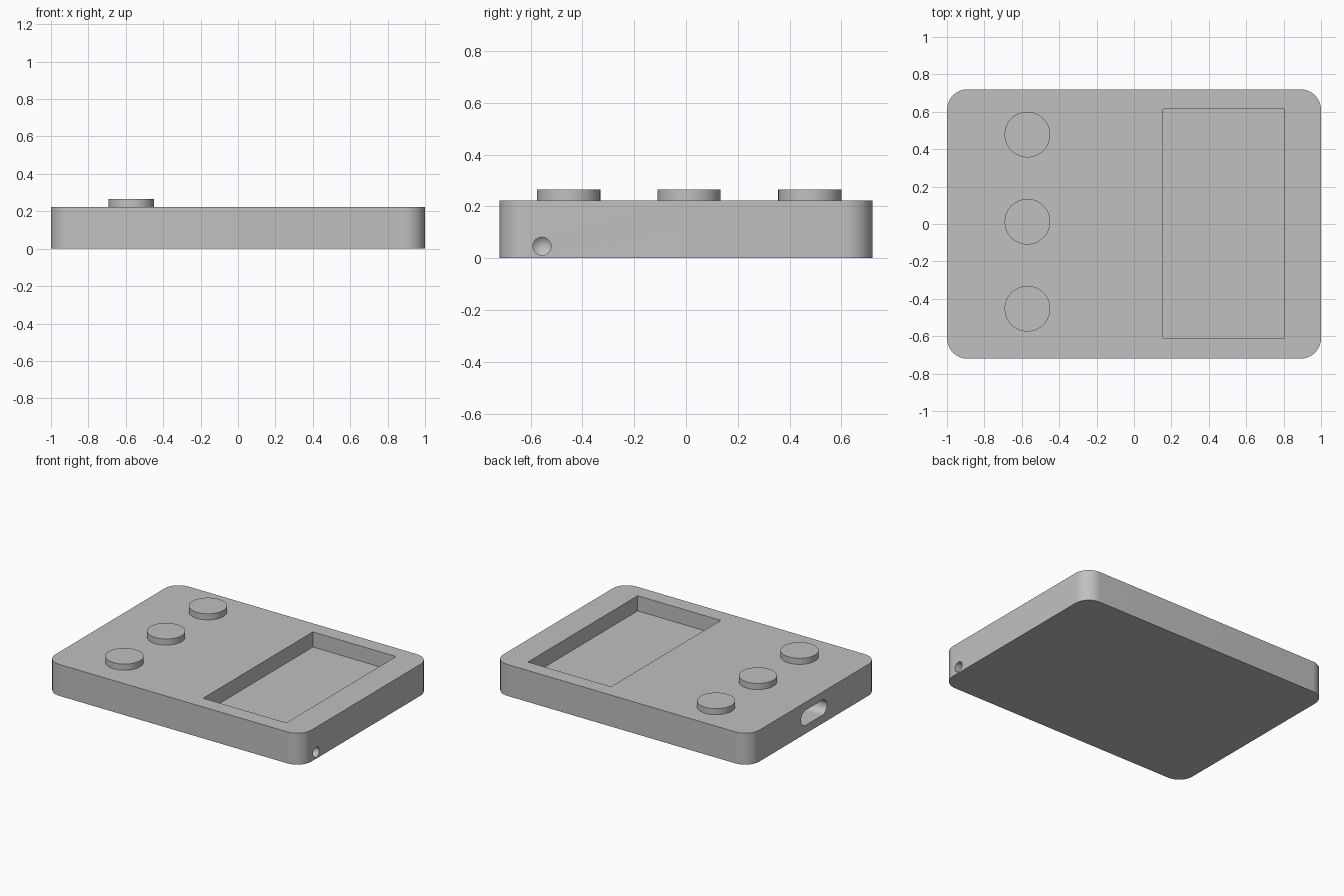
import bpy
import bmesh
from math import cos, sin, pi, radians
from mathutils import Matrix, Vector

cube = bpy.data.objects.get("Cube")
if cube:
    bpy.data.objects.remove(cube, do_unlink=True)

grey = bpy.data.materials.new("plain grey")
grey.use_nodes = True
grey.diffuse_color = (0.53, 0.53, 0.53, 1)
grey.node_tree.nodes["Principled BSDF"].inputs["Base Color"].default_value = grey.diffuse_color


def rounded_rect(width, height, radius, steps=16):
    """Outline of a rectangle with rounded corners, counter-clockwise."""
    points = []
    for i, (sx, sy) in enumerate([(1, 1), (-1, 1), (-1, -1), (1, -1)]):
        cx, cy = sx * (width / 2 - radius), sy * (height / 2 - radius)
        for k in range(steps + 1):
            a = (i + k / steps) * pi / 2
            points.append((cx + radius * cos(a), cy + radius * sin(a)))
    return points


def prism(name, outline, depth, matrix):
    """Extrude an outline along its local z and place it."""
    bm = bmesh.new()
    face = bm.faces.new([bm.verts.new((x, y, 0)) for x, y in outline])
    extruded = bmesh.ops.extrude_face_region(bm, geom=[face])["geom"]
    top = [g for g in extruded if isinstance(g, bmesh.types.BMVert)]
    bmesh.ops.translate(bm, verts=top, vec=(0, 0, depth))
    bmesh.ops.remove_doubles(bm, verts=bm.verts, dist=0.0001)
    return finish(name, bm, matrix)


def finish(name, bm, matrix):
    bmesh.ops.transform(bm, matrix=matrix, verts=bm.verts)
    bmesh.ops.recalc_face_normals(bm, faces=bm.faces)
    mesh = bpy.data.meshes.new(name)
    bm.to_mesh(mesh)
    bm.free()
    mesh.materials.append(grey)
    obj = bpy.data.objects.new(name, mesh)
    bpy.context.collection.objects.link(obj)
    return obj


def activate(obj):
    bpy.ops.object.select_all(action="DESELECT")
    obj.select_set(True)
    bpy.context.view_layer.objects.active = obj


def cut(target, cutter):
    cutter.hide_render = True
    mod = target.modifiers.new("cut", "BOOLEAN")
    mod.operation = "DIFFERENCE"
    mod.solver = "EXACT"
    mod.object = cutter
    activate(target)
    bpy.ops.object.modifier_apply(modifier=mod.name)
    bpy.data.objects.remove(cutter, do_unlink=True)


HEIGHT = 0.222
place = Matrix.Translation

# Case with rounded vertical corners
case = prism("case", rounded_rect(2, 1.44, 0.11), HEIGHT, Matrix())

# Screen recess in the top
cut(case, prism("screen_cutter", rounded_rect(0.65, 1.225, 0, 1), 0.3,
                place((0.48, 0.002, HEIGHT - 0.107))))

# Charging slot in the right-hand end, local x along y and local z along x
sideways = Matrix(((0, 0, 1), (1, 0, 0), (0, 1, 0))).to_4x4()
cut(case, prism("slot_cutter", rounded_rect(0.29, 0.107, 0.0534), 0.3,
                place((-1.1, 0, 0.112)) @ sideways))

# Small drilled hole with a conical end in the left-hand end
bm = bmesh.new()
profile = [(0, 0), (0.035, 0.03), (0.035, 0.2), (0, 0.2)]
verts = [bm.verts.new((r, 0, z)) for r, z in profile]
edges = [bm.edges.new(pair) for pair in zip(verts, verts[1:])]
bmesh.ops.spin(bm, geom=verts + edges, axis=Vector((0, 0, 1)), cent=(0, 0, 0),
               angle=2 * pi, steps=32)
bmesh.ops.remove_doubles(bm, verts=bm.verts, dist=0.0001)
cut(case, finish("hole_cutter", bm, place((0.91, -0.556, 0.046)) @ sideways))

# Three round buttons
parts = [case]
for label, y in (("front", -0.453), ("middle", 0.012), ("back", 0.478)):
    parts.append(prism(label + "_button", rounded_rect(0.244, 0.244, 0.122),
                       0.053, place((-0.57, y, HEIGHT - 0.01))))

for part in parts:
    activate(part)
    bpy.ops.object.shade_smooth_by_angle(angle=radians(30))
